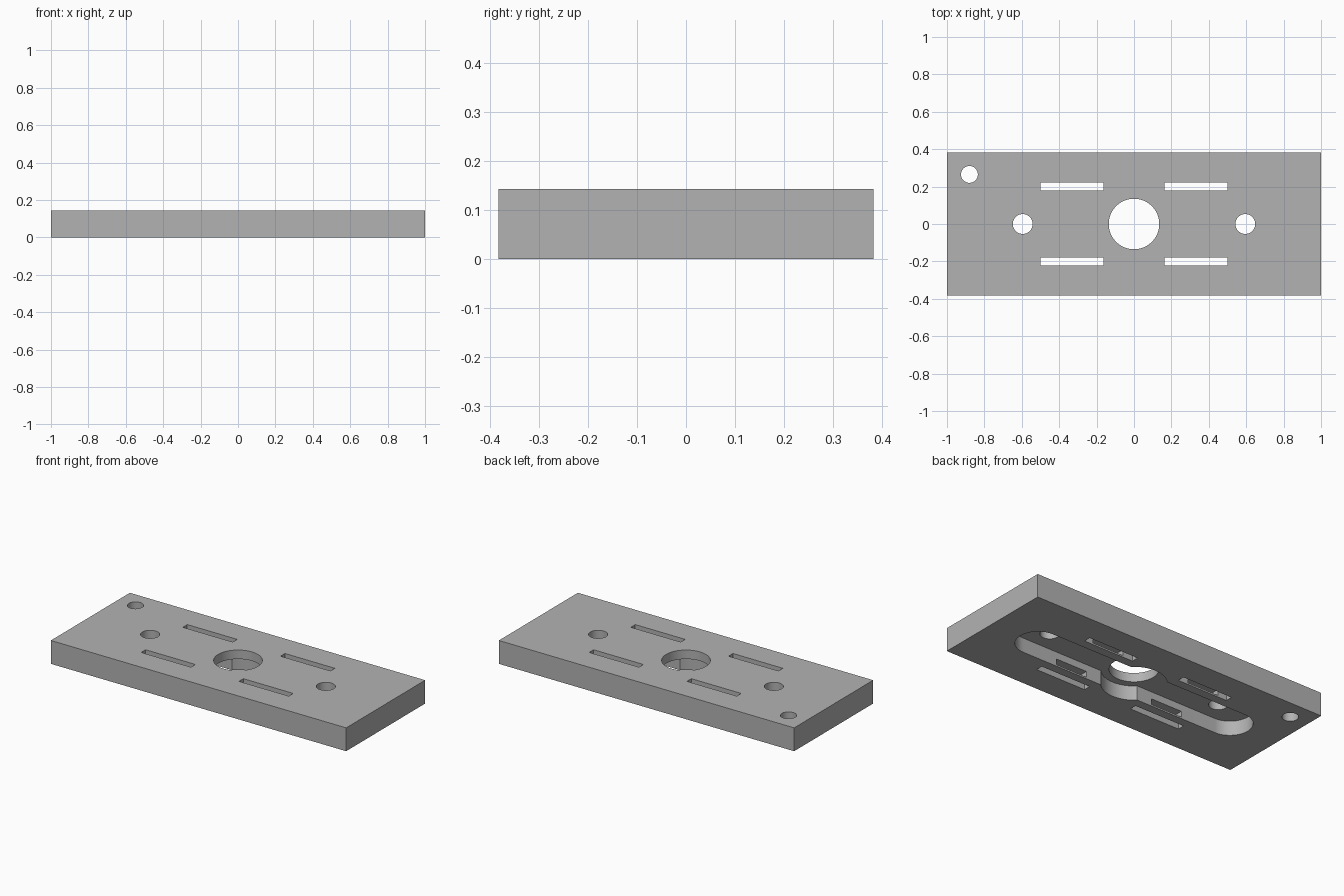
import bpy
import bmesh
from math import asin, cos, sin, pi, radians

LENGTH, WIDTH, HEIGHT = 2.0, 0.764, 0.143
RECESS = 0.088                                  # depth of the underside recess
CHANNEL_R, CHANNEL_X, POCKET_R = 0.126, 0.676, 0.18

if "Cube" in bpy.data.objects:
    bpy.data.objects.remove(bpy.data.objects["Cube"], do_unlink=True)

grey = bpy.data.materials.new("plain grey")
grey.use_nodes = True
colour = (0.45, 0.45, 0.45, 1)
grey.diffuse_color = colour
grey.node_tree.nodes["Principled BSDF"].inputs["Base Color"].default_value = colour


def arc(cx, cy, r, start, end, steps):
    """Points along a circular arc."""
    angles = [start + (end - start) * i / steps for i in range(steps + 1)]
    return [(cx + r * cos(a), cy + r * sin(a)) for a in angles]


def circle(cx, cy, r):
    return arc(cx, cy, r, 0, 2 * pi, 64)[:-1]


def rectangle(x0, x1, y0, y1):
    return [(x0, y0), (x1, y0), (x1, y1), (x0, y1)]


def prism(name, outline, z0, z1):
    """Solid made by raising a flat outline from z0 to z1."""
    bm = bmesh.new()
    face = bm.faces.new([bm.verts.new((x, y, z0)) for x, y in outline])
    raised = bmesh.ops.extrude_face_region(bm, geom=[face])["geom"]
    verts = [v for v in raised if isinstance(v, bmesh.types.BMVert)]
    bmesh.ops.translate(bm, verts=verts, vec=(0, 0, z1 - z0))
    bmesh.ops.recalc_face_normals(bm, faces=bm.faces)
    mesh = bpy.data.meshes.new(name)
    bm.to_mesh(mesh)
    bm.free()
    mesh.materials.append(grey)
    obj = bpy.data.objects.new(name, mesh)
    bpy.context.collection.objects.link(obj)
    return obj


plate = prism("mounting_plate",
              rectangle(-LENGTH / 2, LENGTH / 2, -WIDTH / 2, WIDTH / 2), 0, HEIGHT)
bpy.context.view_layer.objects.active = plate
plate.select_set(True)


def cut(outline, z0=-0.1, z1=HEIGHT + 0.1):
    """Remove a prism from the plate."""
    cutter = prism("cutter", outline, z0, z1)
    cutter.hide_render = True
    mod = plate.modifiers.new("cut", "BOOLEAN")
    mod.operation = "DIFFERENCE"
    mod.solver = "EXACT"
    mod.object = cutter
    bpy.ops.object.modifier_apply(modifier=mod.name)
    bpy.data.objects.remove(cutter, do_unlink=True)


# Underside recess: long round-ended channel with a round pocket in the middle
meet = asin(CHANNEL_R / POCKET_R)
half = arc(CHANNEL_X, 0, CHANNEL_R, -pi / 2, pi / 2, 32)
half += arc(0, 0, POCKET_R, meet, pi - meet, 24)
cut(half + [(-x, -y) for x, y in half], -0.1, RECESS)

# Through holes: centre bore, two screw holes, one corner hole
cut(circle(0, 0, 0.135))
for side in (-1, 1):
    cut(circle(side * 0.595, 0, 0.053))
cut(circle(-0.88, 0.265, 0.045))

# Four strap slots, each joined to the channel by a low window
for sx in (-1, 1):
    for sy in (-1, 1):
        xs = sorted((sx * 0.162, sx * 0.5))
        ys = sorted((sy * 0.18, sy * 0.223))
        cut(rectangle(*xs, *ys))
        xs = sorted((sx * 0.23, sx * 0.44))
        ys = sorted((sy * 0.11, sy * 0.2))
        cut(rectangle(*xs, *ys), 0.01, 0.045)

bpy.ops.object.shade_smooth_by_angle(angle=radians(30))
